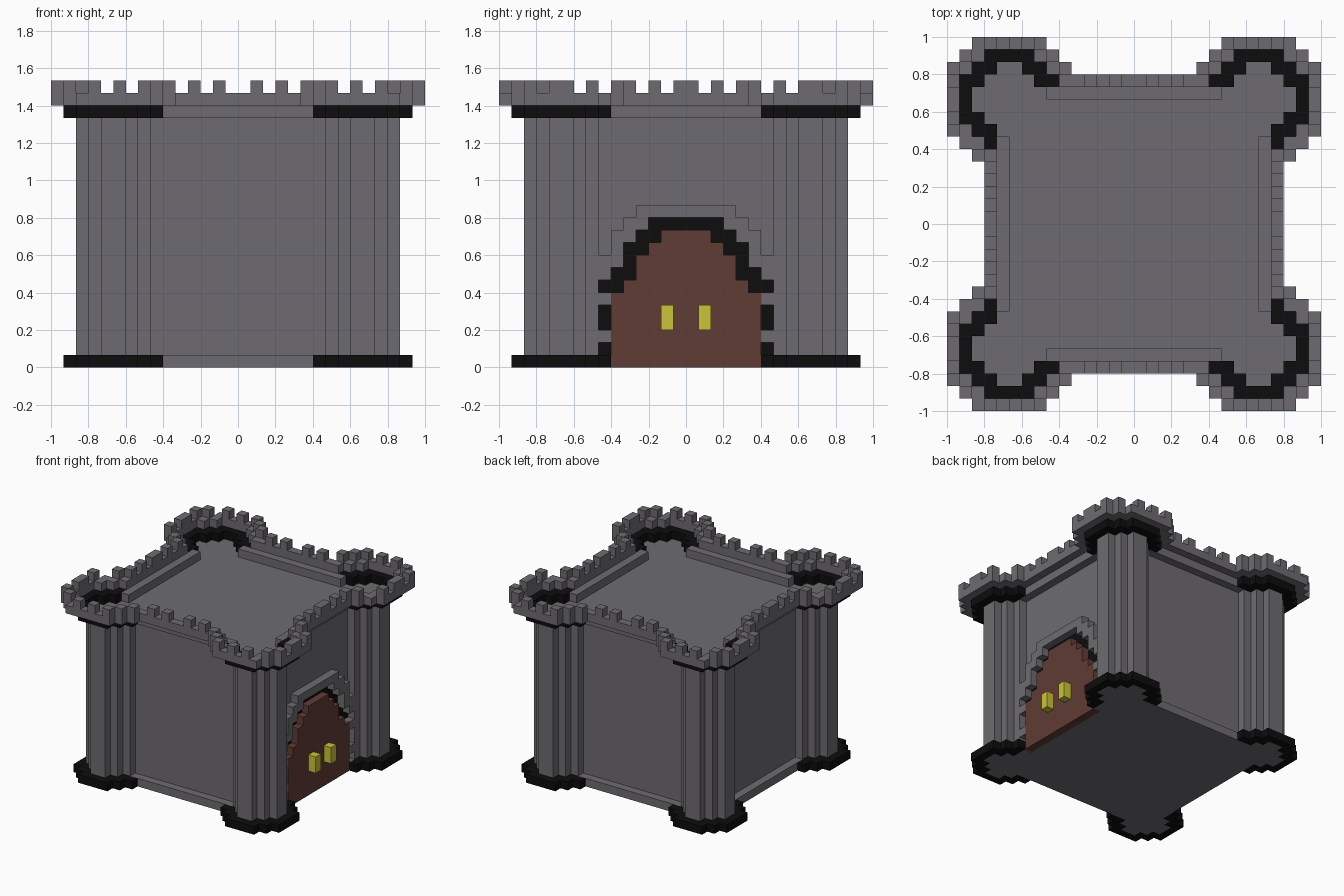
import bpy
import bmesh

U = 1 / 15  # one block

if "Cube" in bpy.data.objects:
    bpy.data.objects.remove(bpy.data.objects["Cube"])


def material(name, r, g, b):
    m = bpy.data.materials.new(name)
    m.use_nodes = True
    m.diffuse_color = (r, g, b, 1)
    m.node_tree.nodes["Principled BSDF"].inputs["Base Color"].default_value = (r, g, b, 1)
    return m


STONE = material("grey_stone", 0.155, 0.148, 0.16)
BLACK = material("black_stone", 0.004, 0.004, 0.004)
WOOD = material("brown_wood", 0.12, 0.045, 0.036)
YELLOW = material("yellow_metal", 0.6, 0.55, 0.04)


def slab(name, cells, low, high, mat, facing_x=False):
    """Extrude a set of grid cells from low to high, upwards or along +x."""
    bm = bmesh.new()

    def quad(*corners):
        pts = [(c, a, b) if facing_x else (a, b, c) for a, b, c in corners]
        bm.faces.new([bm.verts.new([U * v for v in p]) for p in pts])

    for i, j in cells:
        loop = [(i, j), (i + 1, j), (i + 1, j + 1), (i, j + 1)]
        quad(*[(*p, high) for p in loop])
        quad(*[(*p, low) for p in reversed(loop)])
        sides = [(i, j - 1), (i + 1, j), (i, j + 1), (i - 1, j)]
        for n, neighbour in enumerate(sides):
            if neighbour not in cells:
                p, q = loop[n], loop[(n + 1) % 4]
                quad((*p, low), (*q, low), (*q, high), (*p, high))
    bmesh.ops.remove_doubles(bm, verts=bm.verts, dist=0.0005)
    bmesh.ops.dissolve_limit(bm, angle_limit=0.01, verts=bm.verts, edges=bm.edges)
    mesh = bpy.data.meshes.new(name)
    bm.to_mesh(mesh)
    bm.free()
    mesh.materials.append(mat)
    ob = bpy.data.objects.new(name, mesh)
    bpy.context.collection.objects.link(ob)
    return ob


def mirror_x(cells):
    return cells | {(-1 - i, j) for i, j in cells}


def mirror_both(cells):
    return mirror_x(cells) | {(i, -1 - j) for i, j in mirror_x(cells)}


def square(r):
    return {(i, j) for i in range(-r, r) for j in range(-r, r)}


def towers(r):
    """Stepped round plans of radius r, centred on the four corners."""
    plan = set()
    for j in range(-r, r):
        outer = max(j + 1, -j)
        half = min(r, 2 * r - 2 - outer) if r > 3 else r + 1 - outer
        half = min(r, half)
        plan |= {(10 + i, 10 + j) for i in range(-half, half)}
    return mirror_both(plan)


def rows(widths, first=0):
    """Symmetric cells, one half-width for each row upwards."""
    return {(i, first + n) for n, w in enumerate(widths) for i in range(-w, w)}


def stepped(r, flat):
    """Tower plan whose outermost row has half-width flat."""
    plan = set()
    for j in range(-r, r):
        half = min(r, flat + r - max(j + 1, -j))
        plan |= {(10 + i, 10 + j) for i in range(-half, half)}
    return mirror_both(plan)


shaft, collar, crown = stepped(3, 1), stepped(4, 2), stepped(5, 3)

# Solid body: walls and four tower shafts
body = shaft | square(10)
slab("castle_body", body, 0, 20, STONE)

# Tower collars and wall ledges at the foot and the top
collar_ring = collar - shaft - square(11)
ledge = square(11) - body
doorway = {(10, j) for j in range(-6, 6)}
slab("tower_foot_collars", collar_ring, 0, 1, BLACK)
slab("tower_top_collars", collar_ring, 20, 21, BLACK)
slab("wall_foot_ledge", ledge - doorway, 0, 1, STONE)
slab("wall_top_ledge", ledge, 20, 21, STONE)

# Overhanging parapet with merlons
parapet = (crown | square(12)) - (collar | square(11))
slab("parapet", parapet, 21, 22, STONE)
teeth = {(i, 11) for i in (1, 3)} | {(5, 12), (6, 13), (13, 13), (12, 5)}
teeth |= {(i, 14) for i in (7, 9, 11)}
teeth |= {(14, j) for j in (7, 9, 10, 12)} | {(11, j) for j in (0, 2, 4)}
slab("merlons", mirror_both(teeth) & parapet, 22, 23, STONE)

# Arched gate on the +x wall
door = rows([6] * 6 + [5, 4, 4, 3, 2])
arch = rows([7] * 7 + [6, 5, 5, 4, 3])
surround = rows([7, 7, 6, 6, 5, 4], first=7) - arch
quoins = mirror_x({(6, 2), (6, 5)})
slab("gate_door", door, 10, 11, WOOD, True)
slab("gate_dark_arch", arch - door - quoins, 10, 10.1, BLACK, True)
slab("gate_surround", surround | quoins, 10, 11, STONE, True)
slab("door_handles", mirror_x({(1, 3), (1, 4)}), 11, 12, YELLOW, True)
